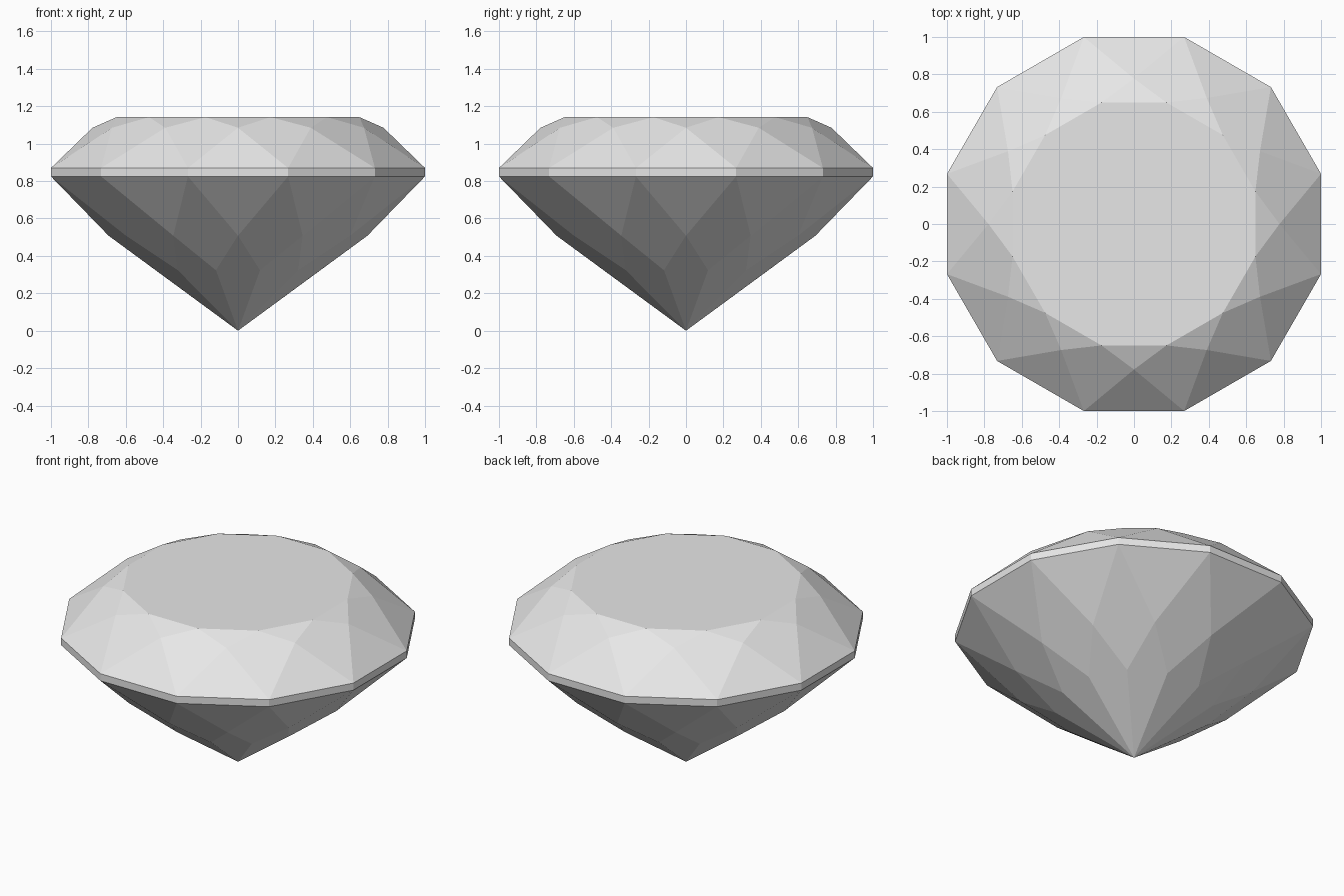
import bpy, bmesh
from math import sin, cos, pi

cube = bpy.data.objects.get("Cube")
if cube:
    bpy.data.objects.remove(cube)

SIDES = 12
STEP = 2 * pi / SIDES

# Single pale stone colour
stone = bpy.data.materials.new("pale_grey_stone")
stone.use_nodes = True
colour = (0.8, 0.8, 0.8, 1)
stone.diffuse_color = colour
stone.node_tree.nodes["Principled BSDF"].inputs["Base Color"].default_value = colour

bm = bmesh.new()


def ring(radius, z, turn):
    """A level ring of vertices, turned by a fraction of one step."""
    return [bm.verts.new((radius * cos((i + turn) * STEP),
                          radius * sin((i + turn) * STEP), z))
            for i in range(SIDES)]


# Rings from the table down to the point
girdle_radius = 1 / cos(STEP / 2)
table = ring(0.672, 1.142, 0.5)
crown = ring(0.778, 1.085, 0)
girdle_top = ring(girdle_radius, 0.87, 0.5)
girdle_base = ring(girdle_radius, 0.825, 0.5)
pavilion = ring(0.692, 0.508, 0)
lower = ring(0.455, 0.323, 0.5)
culet = bm.verts.new((0, 0, 0))

# Facets: half-turned rings sit between vertices i and i + 1 of the others
bm.faces.new(table)
for i in range(SIDES):
    n = (i + 1) % SIDES
    facets = (
        (table[i], table[n], crown[n]),                        # star
        (table[i], crown[i], girdle_top[i], crown[n]),         # crown kite
        (crown[n], girdle_top[i], girdle_top[n]),              # upper girdle
        (girdle_top[i], girdle_base[i], girdle_base[n], girdle_top[n]),
        (girdle_base[i], pavilion[n], girdle_base[n]),         # lower girdle
        (girdle_base[i], pavilion[i], lower[i], pavilion[n]),  # pavilion kite
        (pavilion[n], lower[i], culet, lower[n]),              # culet kite
    )
    for facet in facets:
        bm.faces.new(facet)
bmesh.ops.recalc_face_normals(bm, faces=bm.faces)

mesh = bpy.data.meshes.new("cut_gem")
bm.to_mesh(mesh)
bm.free()
mesh.materials.append(stone)
gem = bpy.data.objects.new("cut_gem", mesh)
bpy.context.collection.objects.link(gem)
